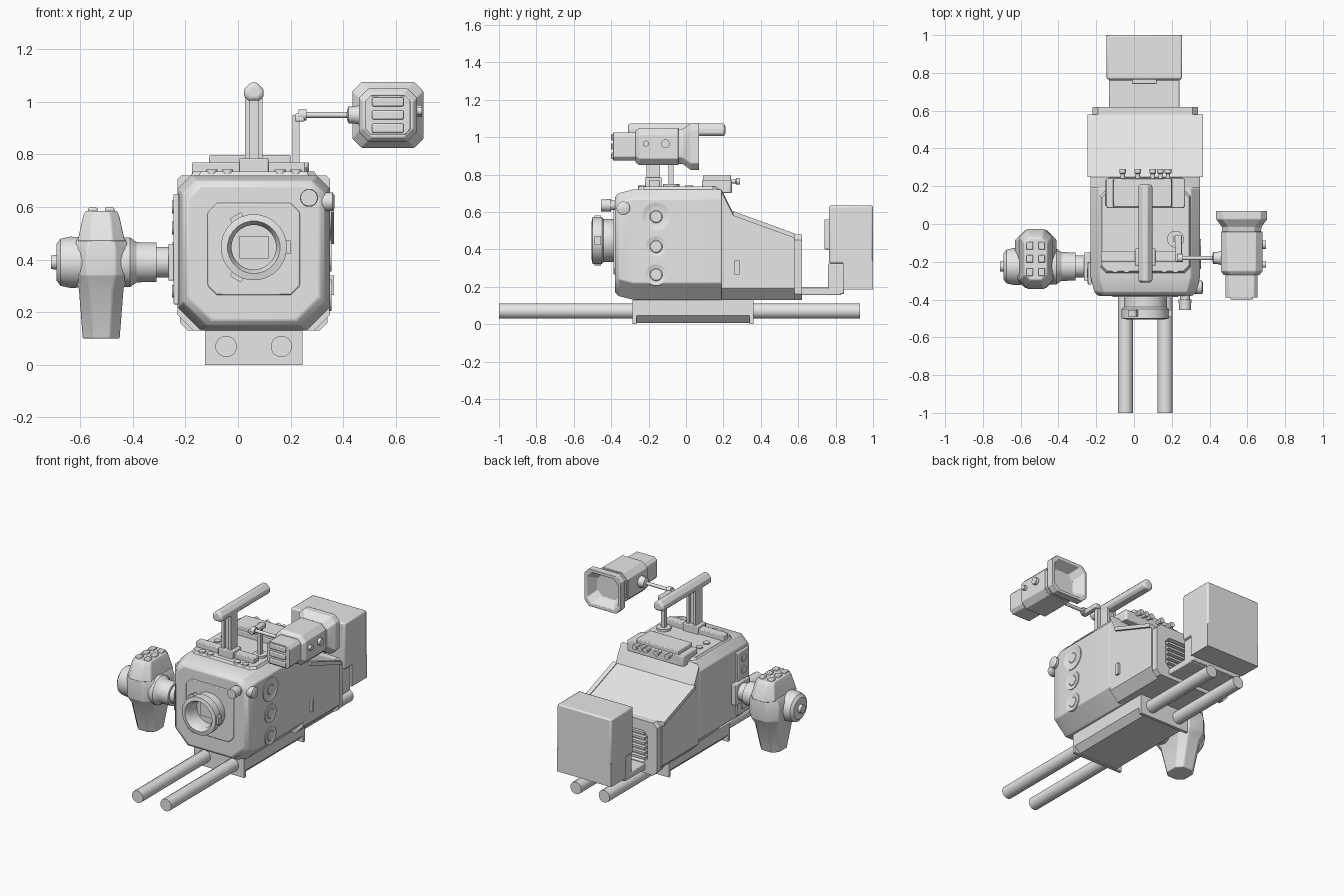
import bpy, bmesh, math
from mathutils import Matrix, Vector

cube = bpy.data.objects.get("Cube")
if cube:
    bpy.data.objects.remove(cube, do_unlink=True)

grey = bpy.data.materials.new("plain_grey")
grey.use_nodes = True
grey.diffuse_color = (.8, .8, .8, 1)
grey.node_tree.nodes["Principled BSDF"].inputs["Base Color"].default_value = grey.diffuse_color


def place(axis, along, u, v):
    """Point given by its distance along an axis and two offsets across it."""
    return {"X": (along, u, v), "Y": (u, along, v), "Z": (u, v, along)}[axis]


def skin(name, rings, bevel=0):
    """Closed skin through equal rings, capped at both ends."""
    bm = bmesh.new()
    loops = [[bm.verts.new(point) for point in ring] for ring in rings]
    count = len(loops[0])
    for near, far in zip(loops, loops[1:]):
        for i in range(count):
            j = (i + 1) % count
            bm.faces.new((near[i], near[j], far[j], far[i]))
    bm.faces.new(loops[0])
    bm.faces.new(loops[-1])
    bmesh.ops.recalc_face_normals(bm, faces=bm.faces)
    mesh = bpy.data.meshes.new(name)
    bm.to_mesh(mesh)
    bm.free()
    mesh.shade_smooth()
    mesh.set_sharp_from_angle(angle=math.radians(32))
    mesh.materials.append(grey)
    part = bpy.data.objects.new(name, mesh)
    bpy.context.collection.objects.link(part)
    if bevel:
        modifier = part.modifiers.new("Bevel", "BEVEL")
        modifier.width = bevel
        modifier.segments = 2
        modifier.limit_method = "ANGLE"
    return part


def octagon(axis, along, u, v, low_cut, high_cut, inset=0):
    """Rectangle with cut corners, shrunk on every side by the inset."""
    left, right = u[0] + inset, u[1] - inset
    low, high = v[0] + inset, v[1] - inset
    corners = [(left + low_cut, low), (right - low_cut, low),
               (right, low + low_cut), (right, high - high_cut),
               (right - high_cut, high), (left + high_cut, high),
               (left, high - high_cut), (left, low + low_cut)]
    return [place(axis, along, *corner) for corner in corners]


def loft(name, axis, u, v, cut, steps, top_cut=None, bevel=0):
    """One cut-corner outline carried through (distance, inset) steps."""
    high_cut = top_cut or cut
    rings = [octagon(axis, along, u, v, cut, high_cut, inset) for along, inset in steps]
    return skin(name, rings, bevel)


def box(name, x, y, z, bevel=0):
    rings = [[(x[0], y[0], h), (x[1], y[0], h), (x[1], y[1], h), (x[0], y[1], h)] for h in z]
    return skin(name, rings, bevel)


def turn(name, axis, u, v, profile, sides=24):
    """Turned part from (distance, radius) pairs."""
    angles = [math.tau * (i + .5) / sides for i in range(sides)]
    rings = [[place(axis, along, u + radius * math.cos(a), v + radius * math.sin(a))
              for a in angles] for along, radius in profile]
    return skin(name, rings)


def rod(name, axis, u, v, ends, radius, sides=16):
    return turn(name, axis, u, v, [(end, radius) for end in ends], sides)


def around(middle, half):
    return middle - half, middle + half


# Shared dimensions of the camera body
centre = .06
width = around(centre, .29)
left, right = width
floor, deck = .13, .72
joint, back = .19, .58
edge = .005

# Main housing
loft("front_housing", "Y", width, (floor, deck), .09,
     [(-.38, .04), (-.36, .02), (-.28, 0), (joint, 0)], top_cut=.05, bevel=edge)
slope = [(.25, .6), (back, .48)]
skin("rear_housing", [octagon("Y", y, width, (floor, top), .06, .015)
                      for y, top in [(joint, deck)] + slope])
for x in width:
    faces = [[(h, y, z + lift) for (y, z), lift in zip(slope + slope[::-1], (-.02, -.02, edge, edge))]
             for h in around(x, .015)]
    skin("slope_rail", faces)
loft("rear_flange", "Y", around(centre, .28), (floor, .48), .03,
     [(back, 0), (.62, 0), (.62, .07), (back + edge, .08)])
for i in range(7):
    z = .22 + i / 30
    box("vent_slat", around(centre, .18), (back, .61), around(z, .007))
box("side_latch", (right - edge, right + .015), (.26, .285), (.265, .34))

# Lens mount
lens_height = .447
loft("lens_plate", "Y", around(centre, .175), around(.44, .175), .035,
     [(-.37, 0), (-.387, 0)], bevel=edge)
turn("lens_mount", "Y", centre, lens_height,
     [(-.37, .115), (-.44, .115), (-.45, .126), (-.5, .126),
      (-.505, .1), (-.48, .085), (-.4, .085)])
box("sensor_window", around(centre, .055), (-.41, -.39), around(lens_height, .043))
hub = Matrix.Translation(Vector((centre, 0, lens_height)))
for i in range(3):
    tab = box("mount_tab", (.11, .14), (-.49, -.455), around(0, .025))
    tab.data.transform(hub @ Matrix.Rotation(math.tau * i / 3, 4, "Y"))

# Knobs and side dials
turn("front_knob", "Y", .27, .635, [(-.36, .026), (-.4, .026), (-.4, .034), (-.455, .032)])
turn("side_knob", "X", -.335, .62, [(.3, .036), (.36, .036), (.366, .025)])
for z, radius in ((.575, .08), (.415, .06), (.265, .06)):
    rim, face = right + edge, right + .002
    turn("side_dial", "X", -.16, z, [(right - edge, radius), (rim, radius), (rim, radius - .01),
                                     (face, radius - .015), (face, .034), (rim, .03)])

# Connector strip on the grip side
box("side_strip", (left - .015, left + edge), (-.32, -.2), (.23, .65), edge)
for i in range(5):
    rod("strip_socket", "X", -.26, .28 + i * .08, (left - .02, left), .025)

# Top deck
loft("top_deck", "Z", around(centre, .25), (-.27, joint), .03, [(.7, 0), (.735, .02)])
loft("connector_box", "Z", around(centre, .21), (.085, .245), .01,
     [(.7, 0), (.77, 0)], bevel=edge)
box("connector_lid", around(.045, .155), (.09, .24), (.76, .797), edge)
for x in (-.06, .02, .1, .14, .18):
    turn("rear_button", "Y", x, .763, [(.23, .012), (.265, .012), (.27, .018), (.29, .018)], sides=12)
for side in (-1, 1):
    spots = [(.17, .015), (.17, -.06), (.16, -.235), (.1, -.235)]
    for offset, y in spots:
        rod("deck_button", "Z", centre + side * offset, y, (.7, .742), .022)
box("cross_bar", around(.04, .215), around(-.17, .028), (deck, .77), edge)

# Carrying handle
post_depth = around(-.175, .035)
box("handle_foot", around(centre, .055), around(-.175, .045), (deck, .785), edge)
for side in (-1, 1):
    box("handle_post", around(centre + side * .025, .009), post_depth, (deck, 1.02))
box("handle_web", around(centre, .02), around(-.175, .02), (deck, 1.02))
loft("handle_grip", "Y", around(centre, .037), (1.005, 1.073), .015,
     [(-.31, .01), (-.3, 0), (.2, 0), (.21, .01)], top_cut=.025, bevel=edge)

# Viewfinder arm
arm_y, arm_z = -.18, .95
rod("arm_foot", "Z", .22, -.08, (deck, .75), .045)
box("arm_post", around(.22, .013), around(-.08, .013), (deck, arm_z))
box("arm_link", around(.235, .018), (-.2, -.06), around(.94, .015), edge)
rod("arm_joint", "X", arm_y, arm_z, (.23, .26), .022)
rod("arm_tube", "X", arm_y, arm_z, (.25, .47), .011)
turn("arm_collar", "X", arm_y, arm_z, [(.415, .02), (.42, .032), (.44, .032), (.47, .04)])

# Viewfinder with hollow eyecup
finder = .57


def finder_part(name, half, cut, steps):
    return loft(name, "Y", around(finder, half), around(arm_z, half - .01), cut, steps, bevel=.003)


finder_part("viewfinder_body", .11, .035, [(-.27, .015), (-.25, 0), (-.04, 0)])
finder_part("viewfinder_nose", .085, .02, [(-.39, 0), (-.25, 0)])
for step in (-1, 0, 1):
    box("nose_louvre", around(finder, .06), (-.4, -.38), around(arm_z + step * .05, .017), edge)
finder_part("eyecup", .135, .035, [(-.06, .035), (-.015, .03), (.025, 0),
                                   (.07, 0), (.07, .02), (0, .05)])
for y, radius in ((-.215, .016), (-.11, .023)):
    rod("viewfinder_button", "X", y, .965, (.66, .7), radius)

# Side hand grip
grip_y, grip_z = -.225, .39
hand_x, hand_y = -.52, -.185
box("grip_mount", (-.265, left), around(grip_y, .075), around(grip_z, .07), edge)
turn("grip_arm", "X", grip_y, grip_z,
     [(left, .058), (-.31, .058), (-.31, .075), (-.385, .077), (-.41, .095),
      (-.64, .098), (-.675, .09), (-.69, .07), (-.69, .028), (-.71, .026)])


def hand_part(name, steps):
    """Rounded block round the hand axis from (height, half width, half depth)."""
    rings = [octagon("Z", z, around(hand_x, wide), around(hand_y, deep), wide / 2, wide / 2)
             for z, wide, deep in steps]
    return skin(name, rings, edge)


hand_part("grip_handle", [(.1, .07, .075), (.29, .085, .125), (.34, .11, .155),
                          (.44, .11, .155), (.48, .09, .15)])
hand_part("grip_head", [(.47, .09, .16), (.56, .07, .13), (.585, .06, .11)])
for row in (-1, 0, 1):
    for side in (-1, 1):
        box("grip_button", around(hand_x + side * .032, .018), around(hand_y + row * .07, .02),
            (.57, .598), edge)

# Rail bracket and support rods
base = around(centre, .185)
for y in (-.275, .35):
    box("bracket_end", base, around(y, .01), (0, floor))
loft("bracket_block", "Y", base, (edge, floor), .04, [(-.275, 0), (.35, 0)], top_cut=.001)
for side in (-1, 1):
    rod("support_rod", "Y", centre + side * .105, .07, (-1, .93), .041, sides=12)

# Battery and its shelf
pack = around(.055, .2)
shelf = around(.055, .187)
box("battery_shelf", shelf, (back, .83), (.155, .195), edge)
box("battery_bracket", shelf, (.76, .845), (.16, .325), edge)
box("battery_lower", pack, (.84, 1), (.185, .34))
box("battery", pack, (.765, 1), (.325, .635), .01)
box("battery_catch", around(.055, .065), (.74, .775), (.4, .56), edge)
